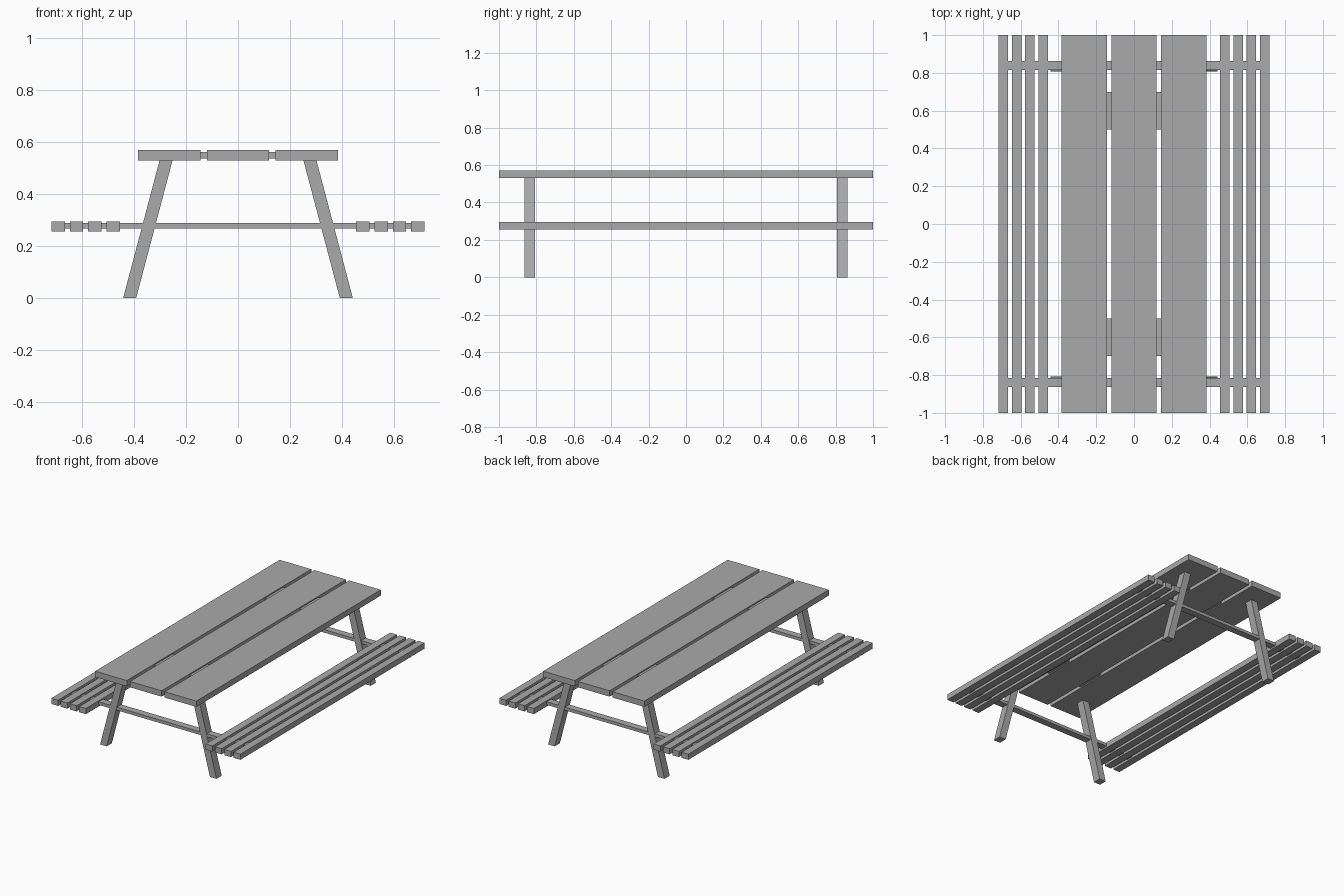
import bpy
import bmesh

cube = bpy.data.objects.get("Cube")
if cube:
    bpy.data.objects.remove(cube, do_unlink=True)

GREY = (0.4, 0.4, 0.4, 1.0)
grey = bpy.data.materials.new("plain grey")
grey.use_nodes = True
grey.diffuse_color = GREY
grey.node_tree.nodes["Principled BSDF"].inputs["Base Color"].default_value = GREY


def prism(name, profile, y0, y1):
    """Extrude an x-z profile from y0 to y1."""
    bm = bmesh.new()
    face = bm.faces.new([bm.verts.new((x, y0, z)) for x, z in profile])
    grown = bmesh.ops.extrude_face_region(bm, geom=[face])["geom"]
    verts = [g for g in grown if isinstance(g, bmesh.types.BMVert)]
    bmesh.ops.translate(bm, verts=verts, vec=(0, y1 - y0, 0))
    bmesh.ops.recalc_face_normals(bm, faces=bm.faces)
    mesh = bpy.data.meshes.new(name)
    bm.to_mesh(mesh)
    bm.free()
    mesh.materials.append(grey)
    obj = bpy.data.objects.new(name, mesh)
    bpy.context.collection.objects.link(obj)
    return obj


def box(name, x0, x1, y0, y1, z0, z1):
    return prism(name, [(x0, z0), (x1, z0), (x1, z1), (x0, z1)], y0, y1)


TOP_Z = (0.53, 0.57)
SEAT_Z = (0.256, 0.295)

# Middle table plank
box("table_plank_middle", -0.12, 0.12, -1, 1, *TOP_Z)

for side, s in (("left", 1), ("right", -1)):
    # Outer table plank
    x0, x1 = sorted((0.144 * s, 0.384 * s))
    box(f"table_plank_{side}", x0, x1, -1, 1, *TOP_Z)

    # Four bench slats
    for i in range(4):
        x0, x1 = sorted(((0.455 + 0.0705 * i) * s, (0.506 + 0.0705 * i) * s))
        box(f"bench_slat_{side}_{i + 1}", x0, x1, -1, 1, *SEAT_Z)

    for end, e in (("back", 1), ("front", -1)):
        # Slanted leg
        y0, y1 = sorted((0.808 * e, 0.864 * e))
        leg = [(0.392, 0), (0.442, 0), (0.302, 0.53), (0.252, 0.53)]
        prism(f"{end}_{side}_leg", [(x * s, z) for x, z in leg], y0, y1)

        # Small connector in the gap between table planks
        x0, x1 = sorted((0.11 * s, 0.154 * s))
        y0, y1 = sorted((0.5 * e, 0.7 * e))
        box(f"{end}_{side}_plank_connector", x0, x1, y0, y1, 0.537, 0.562)

# Crossbars carrying the benches
for end, e in (("back", 1), ("front", -1)):
    y0, y1 = sorted((0.814 * e, 0.862 * e))
    box(f"{end}_crossbar", -0.69, 0.69, y0, y1, 0.267, 0.288)
